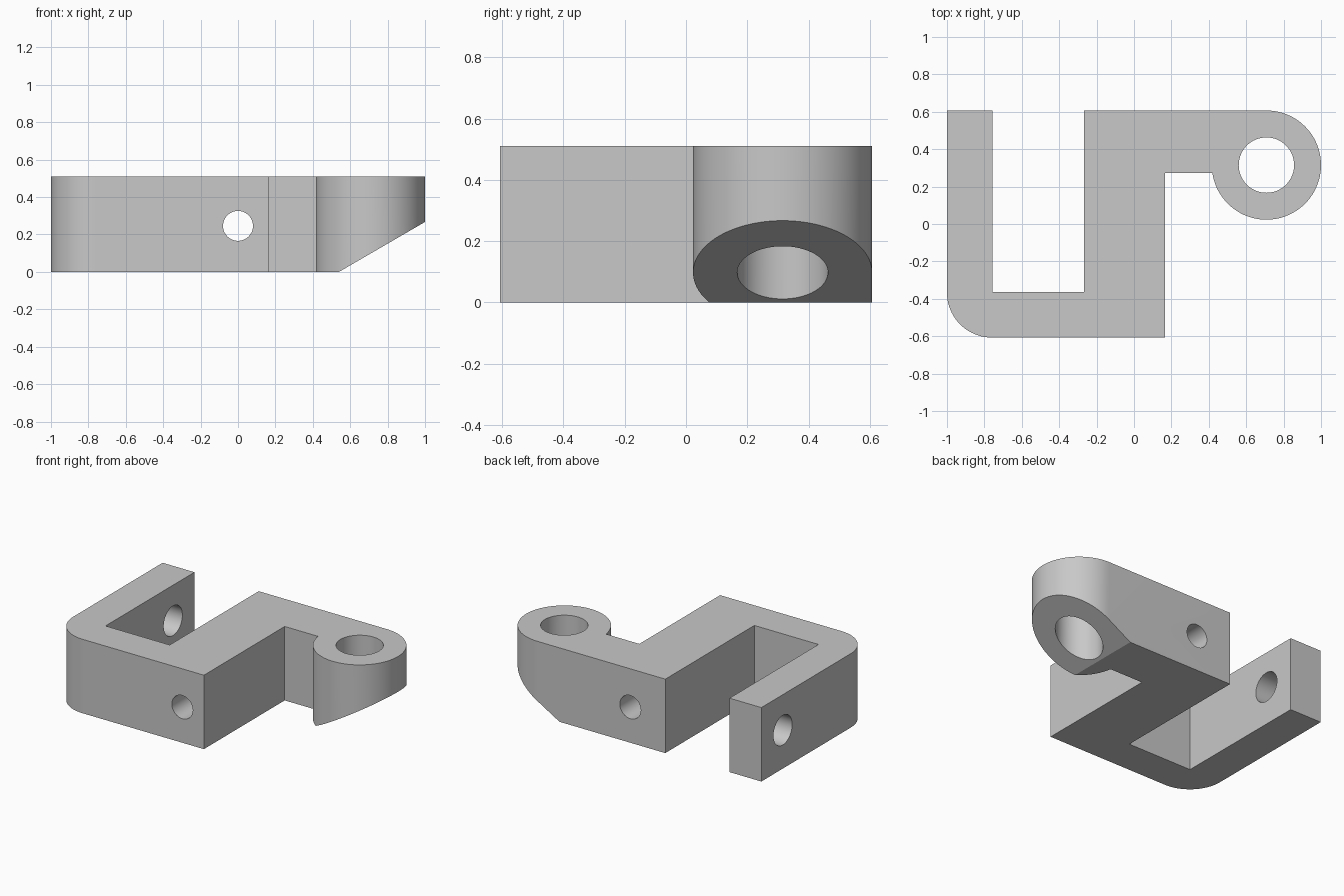
import bpy
import bmesh
from math import sin, cos, pi, asin, radians
from mathutils import Vector, Matrix

cube = bpy.data.objects.get("Cube")
if cube:
    bpy.data.objects.remove(cube, do_unlink=True)

HEIGHT = 0.51
HALF_Y = 0.607
EYE_R = 0.292
EYE = Vector((1 - EYE_R, HALF_Y - EYE_R))
ARM_FRONT = 0.273
CORNER_R = 0.24

grey = bpy.data.materials.new("plain_grey")
grey.use_nodes = True
grey.diffuse_color = (0.58, 0.58, 0.58, 1)
grey.node_tree.nodes["Principled BSDF"].inputs["Base Color"].default_value = (0.58, 0.58, 0.58, 1)


def arc(cx, cy, r, start, end, steps):
    angles = [start + (end - start) * i / steps for i in range(steps + 1)]
    return [(cx + r * cos(a), cy + r * sin(a)) for a in angles]


def prism(name, points, to_world, offset):
    """Extrude a 2D profile along a world-space offset."""
    bm = bmesh.new()
    face = bm.faces.new([bm.verts.new(to_world(u, v)) for u, v in points])
    side = bmesh.ops.extrude_face_region(bm, geom=[face])
    verts = [g for g in side["geom"] if isinstance(g, bmesh.types.BMVert)]
    bmesh.ops.translate(bm, verts=verts, vec=offset)
    bmesh.ops.recalc_face_normals(bm, faces=bm.faces)
    return finish(name, bm)


def finish(name, bm):
    mesh = bpy.data.meshes.new(name)
    bm.to_mesh(mesh)
    bm.free()
    mesh.materials.append(grey)
    obj = bpy.data.objects.new(name, mesh)
    bpy.context.collection.objects.link(obj)
    return obj


def drill(name, centre, radius, length, axis):
    bm = bmesh.new()
    turn = Vector((0, 0, 1)).rotation_difference(Vector(axis)).to_matrix().to_4x4()
    bmesh.ops.create_cone(bm, cap_ends=True, segments=64, radius1=radius, radius2=radius,
                          depth=length, matrix=Matrix.Translation(centre) @ turn)
    return finish(name, bm)


# Bracket body: U-shaped clevis, offset arm and round eye in one outline
joint = pi + asin((EYE.y - ARM_FRONT) / EYE_R)
outline = arc(-1 + CORNER_R, -HALF_Y + CORNER_R, CORNER_R, pi, 1.5 * pi, 20)
outline += [(0.165, -HALF_Y), (0.165, ARM_FRONT)]
outline += arc(EYE.x, EYE.y, EYE_R, joint, 2.5 * pi, 64)
outline += [(-0.267, HALF_Y), (-0.267, -0.363), (-0.757, -0.363), (-0.757, HALF_Y), (-1, HALF_Y)]
body = prism("bracket_body", outline, lambda u, v: (u, v, 0), (0, 0, HEIGHT))

# Holes and the sloped underside of the eye
slope = 0.267 / (1 - 0.54)
cutters = [
    drill("eye_hole_cutter", (EYE.x, EYE.y, HEIGHT / 2), 0.148, 2, (0, 0, 1)),
    drill("long_hole_cutter", (0, 0, 0.246), 0.08, 3, (0, 1, 0)),
    drill("plate_hole_cutter", (-0.88, 0.373, 0.265), 0.102, 0.5, (1, 0, 0)),
    prism("slope_cutter", [(0.44, -0.1 * slope), (1.2, 0.66 * slope), (1.2, -0.1 * slope)],
          lambda u, v: (u, -1, v), (0, 2, 0)),
]
bpy.context.view_layer.objects.active = body
for cutter in cutters:
    cutter.hide_render = True
    mod = body.modifiers.new(cutter.name, "BOOLEAN")
    mod.operation = "DIFFERENCE"
    mod.solver = "EXACT"
    mod.object = cutter
    bpy.ops.object.modifier_apply(modifier=mod.name)
    bpy.data.objects.remove(cutter, do_unlink=True)

# Smooth round walls, sharp edges elsewhere
bpy.ops.object.select_all(action="DESELECT")
body.select_set(True)
bpy.ops.object.shade_smooth_by_angle(angle=radians(25))
